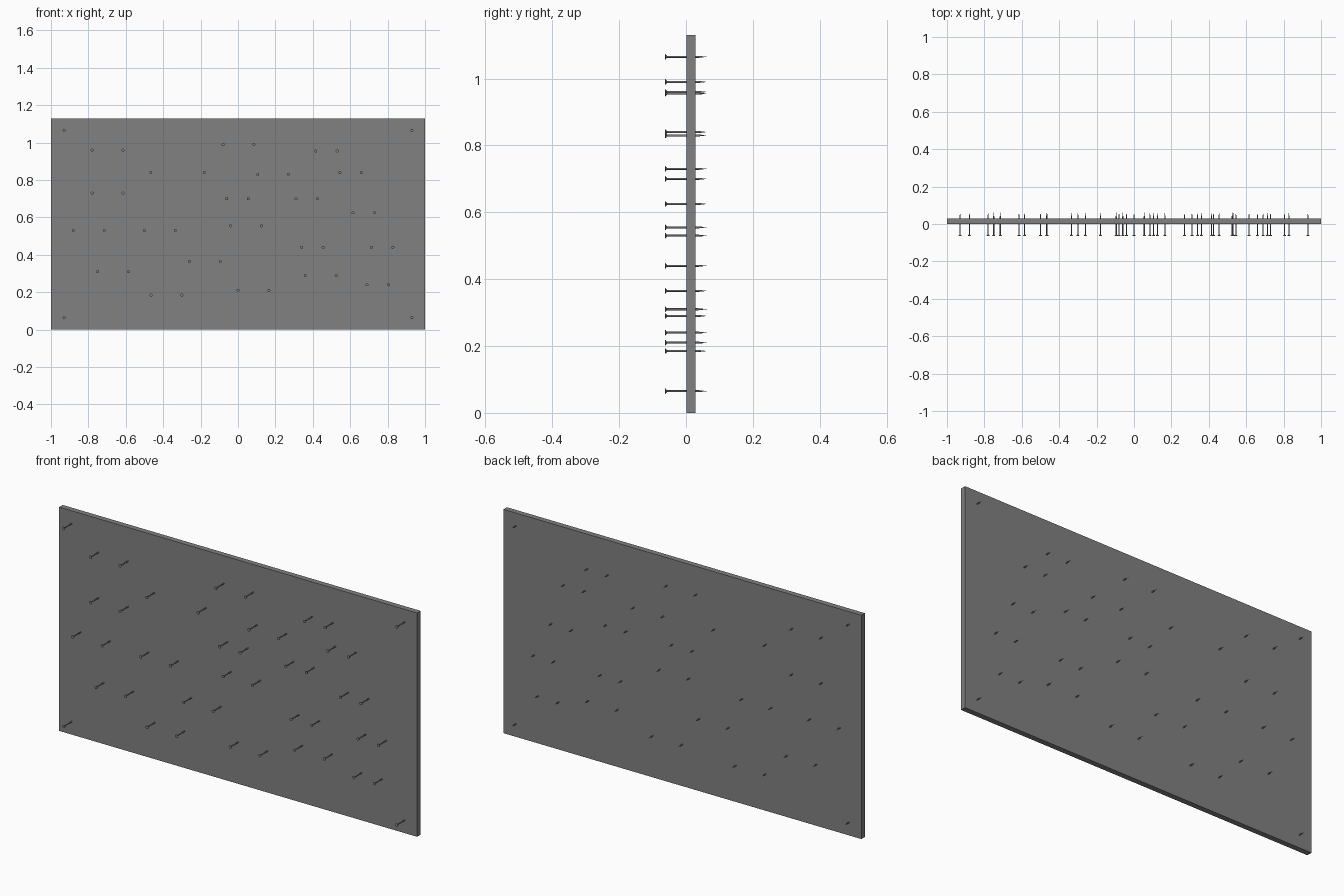
import bpy
import math
from mathutils import Matrix

cube = bpy.data.objects.get("Cube")
if cube:
    bpy.data.objects.remove(cube, do_unlink=True)


def make_material(name, value):
    mat = bpy.data.materials.new(name)
    mat.use_nodes = True
    color = (value, value, value, 1)
    mat.diffuse_color = color
    mat.node_tree.nodes["Principled BSDF"].inputs["Base Color"].default_value = color
    return mat


board_gray = make_material("board gray", 0.22)
nail_gray = make_material("nail gray", 0.22)

# Flat upright board
bpy.ops.mesh.primitive_cube_add(size=1, location=(0, 0.015, 0.565))
board = bpy.context.object
board.name = "board"
board.scale = (2, 0.028, 1.13)
bpy.ops.object.transform_apply(location=False, rotation=False, scale=True)
board.data.materials.append(board_gray)

# Nail: flat head, flared neck, straight shank and pointed tip, turned about y
SIDES = 12
profile = [(0.008, -0.063), (0.008, -0.061), (0.003, -0.057), (0.003, 0.038)]
verts = [(r * math.cos(a), y, r * math.sin(a))
         for r, y in profile
         for a in (math.tau * i / SIDES for i in range(SIDES))]
verts.append((0, 0.063, 0))
tip = len(verts) - 1
last = tip - SIDES
faces = [tuple(range(SIDES))]
for i in range(SIDES):
    j = (i + 1) % SIDES
    for ring in range(0, last, SIDES):
        faces.append((ring + j, ring + i, ring + SIDES + i, ring + SIDES + j))
    faces.append((last + j, last + i, tip))
nail_mesh = bpy.data.meshes.new("nail")
nail_mesh.from_pydata(verts, [], faces)
nail_mesh.materials.append(nail_gray)


def add_nail(name, x, z):
    nail = bpy.data.objects.new(name, nail_mesh)
    nail.matrix_world = Matrix.Translation((x, 0, z))
    bpy.context.collection.objects.link(nail)


# Corner nails
for side, x in (("right", -0.93), ("left", 0.93)):
    for level, z in (("lower", 0.065), ("upper", 1.065)):
        add_nail(f"{level}_{side}_corner_nail", x, z)

# Hanging nails come in level pairs: left end of each pair, by pair spacing
pairs = {
    0.165: [(-0.78, 0.96), (-0.78, 0.73), (-0.08, 0.99), (0.105, 0.83),
            (-0.88, 0.53), (-0.5, 0.53), (-0.04, 0.555), (-0.75, 0.31),
            (-0.26, 0.365), (0.36, 0.29), (-0.465, 0.185), (0, 0.21)],
    0.115: [(0.415, 0.955), (0.545, 0.84), (-0.06, 0.7), (0.31, 0.7),
            (0.615, 0.625), (0.34, 0.44), (0.713, 0.44), (0.69, 0.24)],
    0.287: [(-0.467, 0.84)],
}
for spacing, starts in pairs.items():
    for x, z in starts:
        add_nail("pair_nail_first", x, z)
        add_nail("pair_nail_second", x + spacing, z)
